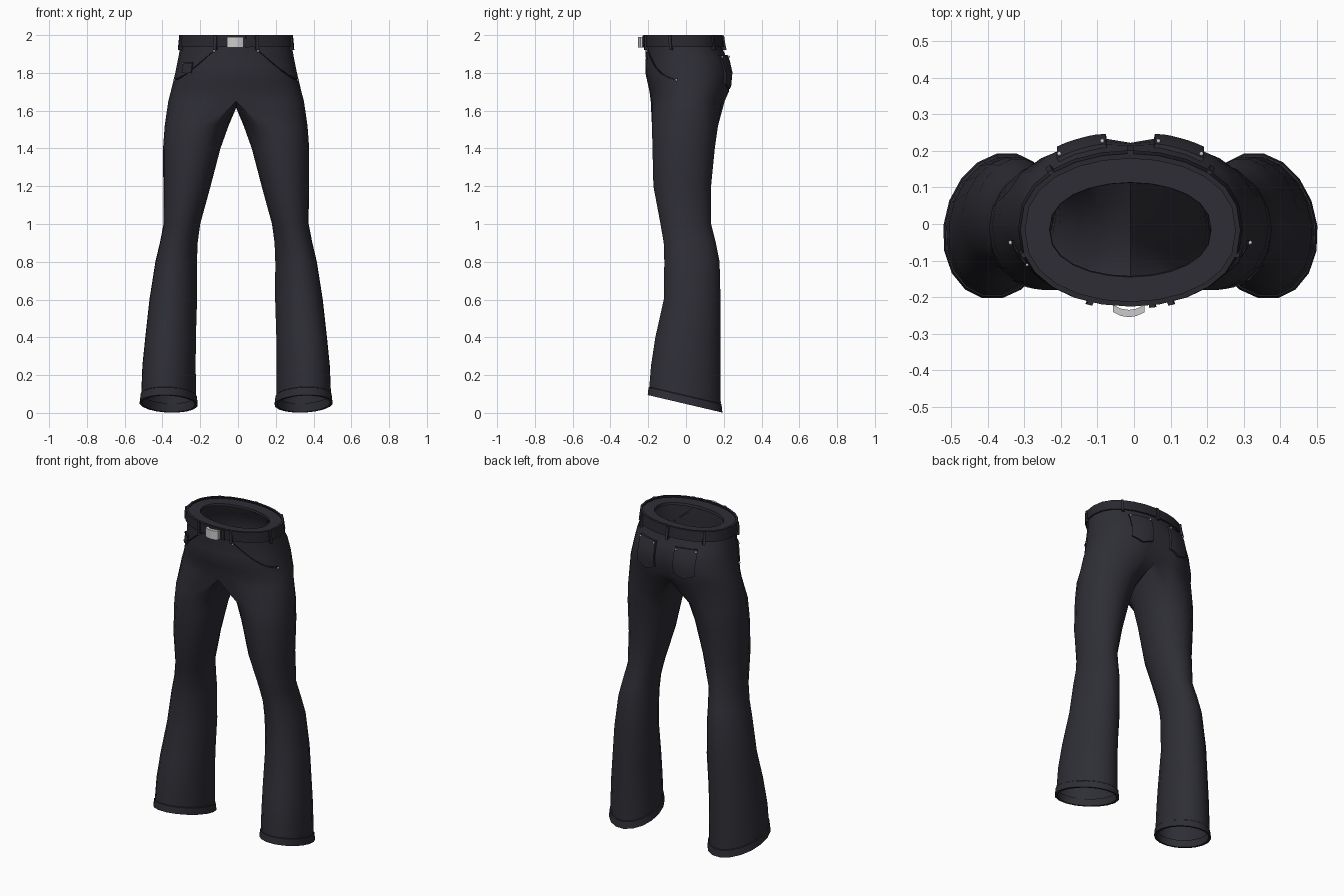
import bpy, bmesh, math
from mathutils import Vector

if "Cube" in bpy.data.objects:
    bpy.data.objects.remove(bpy.data.objects["Cube"])

CX = -0.01          # centre line of the garment
N = 12              # segments per half of the hips


def material(name, rgb):
    m = bpy.data.materials.new(name)
    m.diffuse_color = (*rgb, 1)
    m.use_nodes = True
    m.node_tree.nodes["Principled BSDF"].inputs["Base Color"].default_value = m.diffuse_color
    return m


CLOTH = material("charcoal cloth", (0.027, 0.027, 0.036))
BELT = material("dark belt leather", (0.021, 0.021, 0.028))
SEAM = material("seam shadow", (0.012, 0.012, 0.016))
METAL = material("pale metal", (0.6, 0.6, 0.6))


def finish(name, bm, mat, angle=40, recalc=True):
    bmesh.ops.remove_doubles(bm, verts=bm.verts, dist=0.0004)
    if recalc:
        bmesh.ops.recalc_face_normals(bm, faces=bm.faces)
    me = bpy.data.meshes.new(name)
    bm.to_mesh(me)
    bm.free()
    me.materials.append(mat)
    ob = bpy.data.objects.new(name, me)
    bpy.context.collection.objects.link(ob)
    bpy.ops.object.select_all(action='DESELECT')
    ob.select_set(True)
    bpy.context.view_layer.objects.active = ob
    bpy.ops.object.shade_smooth_by_angle(angle=math.radians(angle))
    return ob


def loft(bm, rings, closed=True, loop=False):
    """Skin a list of equally long point rings."""
    vs = [[bm.verts.new(p) for p in r] for r in rings]
    pairs = list(zip(vs, vs[1:])) + ([(vs[-1], vs[0])] if loop else [])
    n = len(rings[0])
    for a, b in pairs:
        for i in range(n if closed else n - 1):
            j = (i + 1) % n
            bm.faces.new((a[i], a[j], b[j], b[i]))


def mix(table, z):
    """Interpolate the rows of a table ordered from high to low z."""
    if z >= table[0][0]:
        return table[0][1:]
    for p, q in zip(table, table[1:]):
        if z >= q[0]:
            f = (p[0] - z) / (p[0] - q[0])
            return [a + (b - a) * f for a, b in zip(p[1:], q[1:])]
    return table[-1][1:]


# z, half width, front y, back y, depth of the seat cleft
HIPS = [(2.00, .290, -.215, .182, 0), (1.93, .297, -.215, .192, 0),
        (1.88, .306, -.213, .225, .010), (1.80, .322, -.215, .244, .022),
        (1.70, .346, -.193, .234, .035), (1.62, .367, -.183, .198, .03)]
# z, inner x, outer x, front y, back y
LEG = [(1.52, .040, .378, -.183, .172), (1.4, .083, .387, -.18, .155),
       (1.2, .135, .385, -.175, .135), (1.0, .190, .384, -.137, .135),
       (.9, .205, .405, -.12, .16), (.8, .21, .43, -.117, .18),
       (.6, .21, .462, -.12, .185), (.4, .214, .482, -.165, .185),
       (.25, .214, .496, -.188, .185)]
HEM = (.212, .502, -.197, .187)


def hip(t, z, s=1, off=0):
    """Point on the hips: t runs from the front (0) over the side to the back (pi)."""
    a, f, b, cleft = mix(HIPS, z)
    a, f, b = a + off, f - off, b + off
    c = math.cos(t)
    x = a * math.sin(t)
    y = (f + b) / 2 - (b - f) / 2 * math.copysign(abs(c) ** .85, c)
    if c < 0:
        y -= cleft * math.exp(-(x / .05) ** 2)
    return Vector((CX + s * x, y, z))


def leg_ring(s, dims, z, grow=0, shear=0.0):
    xi, xo, f, b = dims
    out = []
    for i in range(18):
        t = math.radians(-30 + 20 * i)
        y = (f + b) / 2 - ((b - f) / 2 + grow) * math.cos(t)
        x = (xi + xo) / 2 + ((xo - xi) / 2 + grow) * math.sin(t) - shear * y
        out.append(Vector((CX + s * x, y, z(y) if callable(z) else z)))
    return out


def hem_z(lift):
    return lambda y: .047 - .235 * y + lift


# Trouser body: hips that split into two flared legs
bm = bmesh.new()
for s in (1, -1):
    rows = [[hip(math.pi * i / N, z, s) for i in range(N + 1)]
            for z in (1.99, 1.93, 1.88, 1.84, 1.8, 1.75, 1.7, 1.65)]
    loft(bm, rows, closed=False)
    top = rows[-1]
    crotch = [top[N].lerp(top[0], k / 6) - Vector((0, 0, .035 * math.sin(math.pi * k / 6)))
              for k in range(1, 6)]
    rings = [top + crotch]
    for z, *dims in LEG:
        rings.append(leg_ring(s, dims, z, shear=.1 * min(1, max(0, (1.3 - z) / .6))))
    rings.append(leg_ring(s, HEM, hem_z(.045), shear=.1))
    loft(bm, rings)
finish("trouser_body", bm, CLOTH, 50)

# Turned cuffs
for s, side in ((1, "right"), (-1, "left")):
    bm = bmesh.new()
    loft(bm, [leg_ring(s, HEM, hem_z(h), g, .1) for h, g in
              ((.045, -.003), (.042, .004), (0, .009), (0, -.006), (.045, -.008))])
    finish(side + "_cuff", bm, CLOTH, 35)


def hip_ring(z, off):
    half = [hip(math.pi * i / N, z, 1, off) for i in range(N + 1)]
    return half + [hip(math.pi * i / N, z, -1, off) for i in range(N - 1, 0, -1)]


# Waist rim: flat shelf inside the belt
bm = bmesh.new()
loft(bm, [hip_ring(1.99, o) for o in (0, -.035, -.07)] + [hip_ring(1.975, -.073)])
finish("waist_rim", bm, CLOTH, 40)

# Belt
bm = bmesh.new()
loft(bm, [hip_ring(z, o) for z, o in ((1.937, .002), (1.937, .011), (2, .011), (2, -.003))])
finish("belt", bm, BELT, 40)


def patch(name, grid, mat, lift, base=-.002):
    """Raised cloth patch: grid(off) gives rows of points at an offset."""
    bm = bmesh.new()
    outer, inner = grid(lift), grid(base)
    loft(bm, outer, closed=False)
    edge = lambda g: (g[0] + [r[-1] for r in g[1:]] + g[-1][-2::-1]
                      + [r[0] for r in g[-2:0:-1]])
    loft(bm, [edge(outer), edge(inner)])
    return finish(name, bm, mat, 35)


# Belt loops
for k, (t, s) in enumerate([(.37, 1), (.37, -1), (1.3, 1), (1.3, -1),
                            (2.35, 1), (2.35, -1), (math.pi, 1)]):
    w = .03 if abs(math.cos(t)) < .5 else .028
    patch("belt_loop_%d" % k, lambda o: [[hip(t + d, z, s, o) for d in (-w, w)]
          for z in (1.922, 1.96, 1.998)], CLOTH, .019)

# Buckle: bowed plate with a narrow frame line
def buckle_grid(w, h, y):
    return lambda o: [[Vector((CX - .004 + w * u, y - o + .014 * u * u, 1.962 + h * v))
                       for u in (-1, -.5, 0, .5, 1)] for v in (-1, 0, 1)]


patch("buckle", buckle_grid(.043, .028, -.237), METAL, .018)
patch("buckle_keeper", lambda o: [[hip(t, z, 1, o) for t in (.17, .2, .23)]
      for z in (1.934, 1.999)], BELT, .017)


def rivet(name, p, r=.0065):
    bm = bmesh.new()
    bmesh.ops.create_uvsphere(bm, u_segments=8, v_segments=5, radius=r)
    bmesh.ops.translate(bm, verts=bm.verts, vec=p)
    finish(name, bm, METAL, 60)


def back_t(x, z):
    return math.pi - math.asin(x / mix(HIPS, z)[0])


for s, side in ((1, "right"), (-1, "left")):
    # Curved front pocket edge
    def pocket_edge(o):
        rows = []
        for k in range(11):
            u = k / 10
            z = 1.925 - .16 * math.sin(u * math.pi / 2)
            rows.append([hip(.38 + .97 * u, z + d, s, o) for d in (-.004, .004)])
        return rows
    patch(side + "_front_pocket_edge", pocket_edge, SEAM, .004)
    rivet(side + "_front_rivet", hip(.39, 1.915, s, .006))
    rivet(side + "_side_rivet", hip(1.33, 1.762, s, .006))

    # Back pocket with a pointed bottom
    def back_pocket(o):
        rows = []
        for v in range(6):
            row = []
            for u in range(7):
                x = .065 + .13 * u / 6
                low = 1.74 - .025 * (1 - abs(u - 3) / 3)
                z = 1.895 + (low - 1.895) * v / 5
                row.append(hip(back_t(x, z), z, s, o))
            rows.append(row)
        return rows
    patch(side + "_back_pocket", back_pocket, CLOTH, .010)
    for k, x in enumerate((.074, .187)):
        rivet("%s_back_rivet_%d" % (side, k), hip(back_t(x, 1.885), 1.885, s, .012))

# Coin pocket on the wearer's right hip
patch("coin_pocket", lambda o: [[hip(t, z, -1, o) for t in (.82, .95, 1.08)]
      for z in (1.855, 1.83, 1.8)], CLOTH, .006)
patch("coin_pocket_hem", lambda o: [[hip(t, z, -1, o) for t in (.82, .95, 1.08)]
      for z in (1.856, 1.848)], SEAM, .008)
rivet("coin_rivet", hip(1.08, 1.848, -1, .007), .005)
